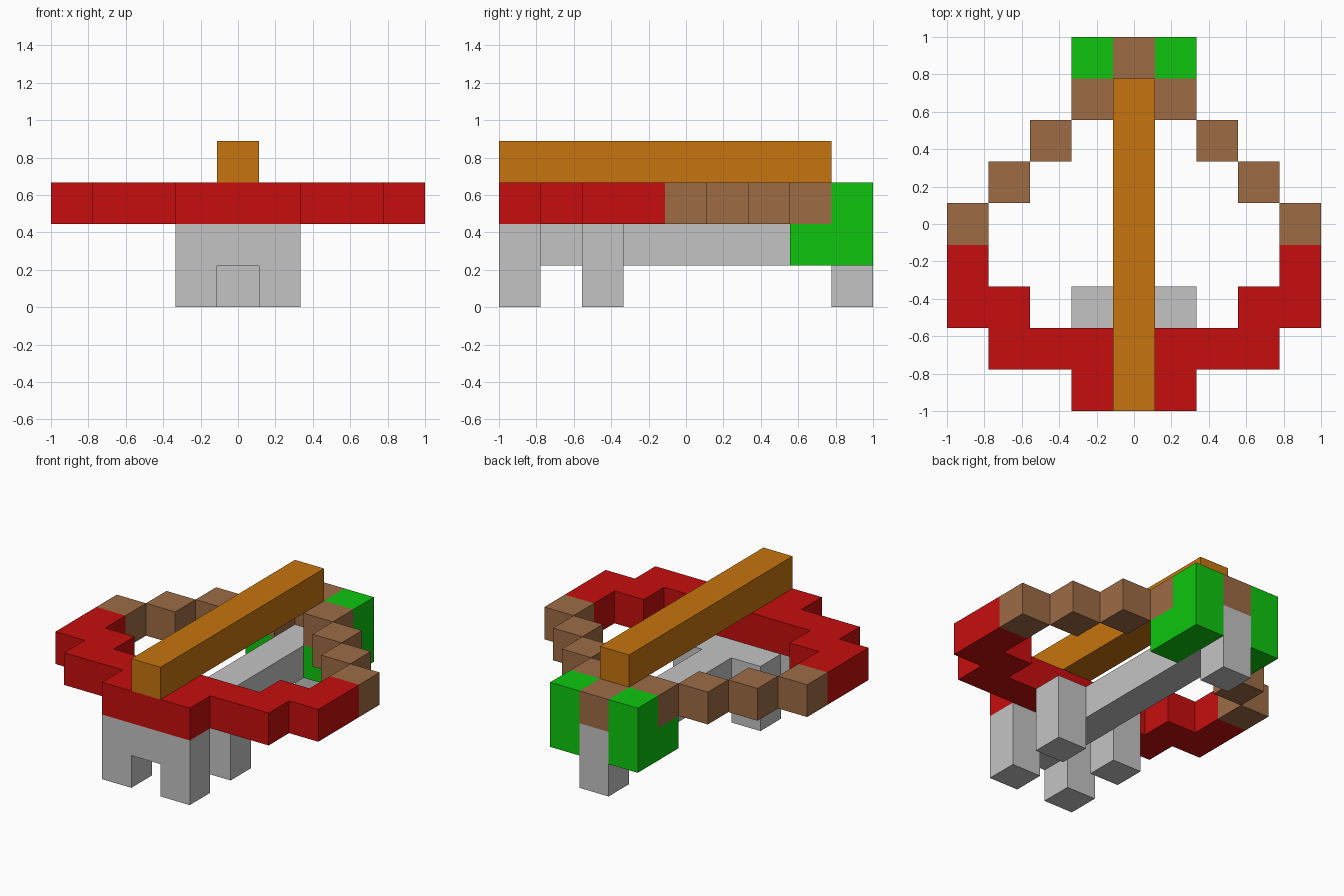
import bpy
import bmesh
import math
from mathutils import Vector

cube = bpy.data.objects.get("Cube")
if cube:
    bpy.data.objects.remove(cube, do_unlink=True)

U = 2 / 9  # edge of one block


def material(name, srgb):
    lin = [(c / 255 / 12.92) if c < 10 else ((c / 255 + 0.055) / 1.055) ** 2.4 for c in srgb]
    mat = bpy.data.materials.new(name)
    mat.use_nodes = True
    mat.diffuse_color = (*lin, 1)
    bsdf = next(n for n in mat.node_tree.nodes if n.type == 'BSDF_PRINCIPLED')
    bsdf.inputs["Base Color"].default_value = (*lin, 1)
    return mat


RED = material("red", (198, 13, 13))
BROWN = material("brown", (157, 108, 69))
ORANGE = material("orange", (198, 116, 14))
GREEN = material("green", (14, 198, 14))
GREY = material("light grey", (196, 196, 196))


def span(x, y, z, mirror=False):
    """Block cells in inclusive index ranges, optionally mirrored in x."""
    cells = {(i, j, k) for i in range(x[0], x[1] + 1)
             for j in range(y[0], y[1] + 1) for k in range(z[0], z[1] + 1)}
    return cells | {(-i, j, k) for i, j, k in cells} if mirror else cells


def build(name, cells, mat):
    """One solid from block cells, keeping only the outer faces."""
    bm = bmesh.new()
    for cell in cells:
        centre = Vector((cell[0], cell[1], cell[2] + 0.5))
        for axis in range(3):
            for sign in (-1, 1):
                n = Vector((0, 0, 0))
                n[axis] = sign
                if tuple(int(c + d) for c, d in zip(cell, n)) in cells:
                    continue
                a = Vector((0, 0, 0))
                a[(axis + 1) % 3] = 1
                b = n.cross(a)
                corners = [(1, 1), (-1, 1), (-1, -1), (1, -1)]
                bm.faces.new([bm.verts.new((centre + (n + a * s + b * t) / 2) * U)
                              for s, t in corners])
    bmesh.ops.remove_doubles(bm, verts=bm.verts, dist=0.001)
    bmesh.ops.dissolve_limit(bm, angle_limit=math.radians(1), verts=bm.verts, edges=bm.edges)
    mesh = bpy.data.meshes.new(name)
    bm.to_mesh(mesh)
    bm.free()
    mesh.materials.append(mat)
    obj = bpy.data.objects.new(name, mesh)
    bpy.context.collection.objects.link(obj)


# Top beam running front to back
build("top_beam", span((0, 0), (-4, 3), (3, 3)), ORANGE)

# Stepped red front half of the ring
build("front_rim",
      span((-1, 1), (-4, -4), (2, 2)) | span((-3, 3), (-3, -3), (2, 2))
      | span((3, 4), (-2, -2), (2, 2), True) | span((4, 4), (-1, -1), (2, 2), True), RED)

# Brown blocks stepping diagonally to the back
for step in range(4):
    for side, s in (("left", 1), ("right", -1)):
        x = s * (4 - step)
        build(f"{side}_rim_block_{step + 1}", span((x, x), (step, step), (2, 2)), BROWN)
build("rear_rim_block", span((0, 0), (4, 4), (2, 2)), BROWN)

# Green L-shaped rear corners
for side, x in (("left", 1), ("right", -1)):
    build(f"{side}_rear_corner",
          span((x, x), (3, 4), (1, 1)) | span((x, x), (4, 4), (2, 2)), GREEN)

# Grey underframe: spine, front and middle crossbars, five legs
build("underframe",
      span((0, 0), (-4, 4), (1, 1)) | span((0, 0), (4, 4), (0, 0))
      | span((1, 1), (-4, -4), (0, 1), True) | span((1, 1), (-2, -2), (0, 1), True), GREY)
